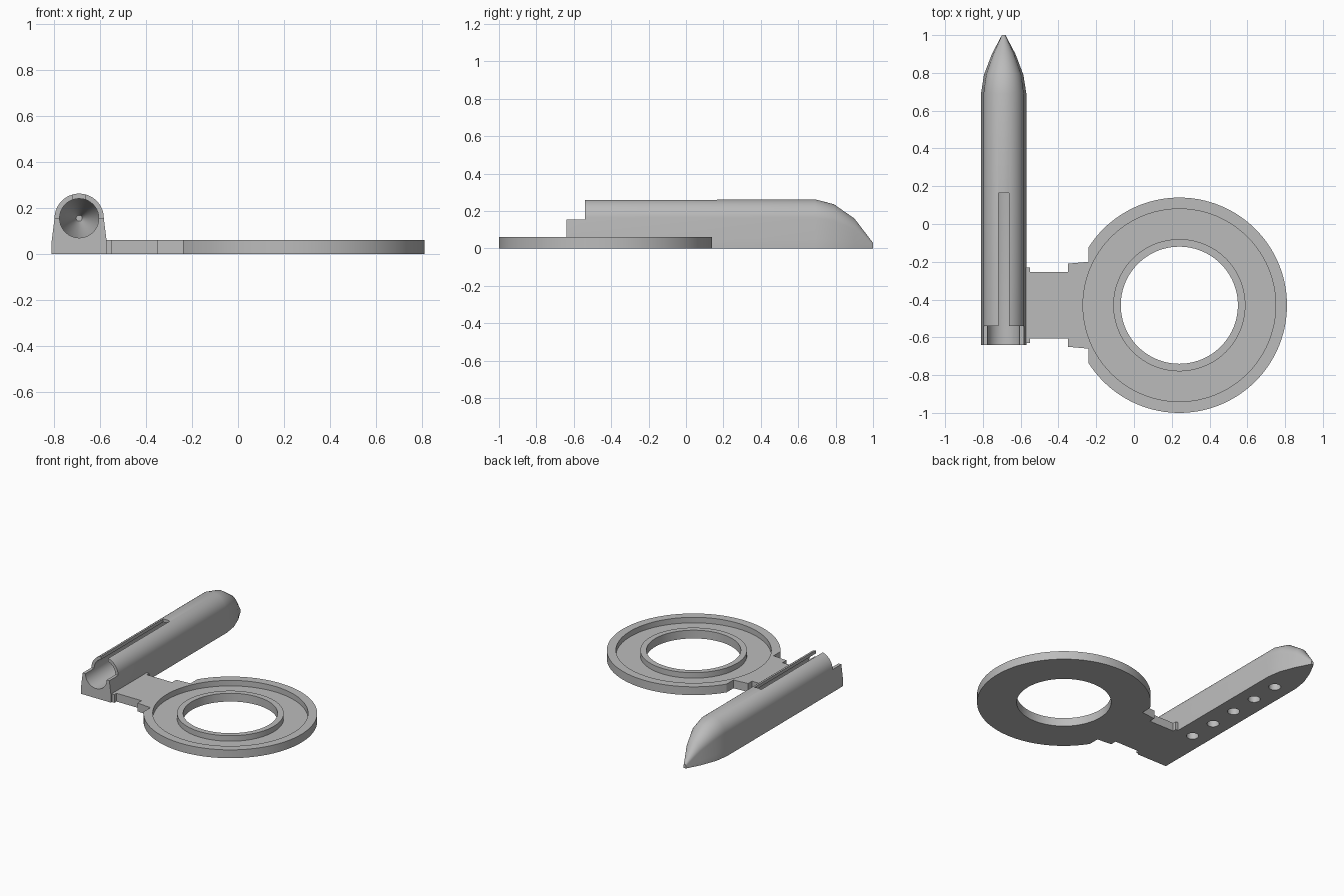
import bpy, bmesh
from math import sin, cos, pi, acos

cube = bpy.data.objects.get("Cube")
if cube:
    bpy.data.objects.remove(cube)

GREY = (0.5, 0.5, 0.5, 1)
grey = bpy.data.materials.new("plain grey")
grey.use_nodes = True
grey.diffuse_color = GREY
grey.node_tree.nodes["Principled BSDF"].inputs["Base Color"].default_value = GREY

TUBE_X, BORE_Z = -0.69, 0.155
RING_X, RING_Y, RING_R = 0.24, -0.43, 0.57
HEIGHT = 0.06


def loft(name, sections, cyclic=False):
    """Skin equal closed sections; cap the ends unless the loft is cyclic."""
    bm = bmesh.new()
    rings = [[bm.verts.new(p) for p in s] for s in sections]
    pairs = list(zip(rings, rings[1:]))
    if cyclic:
        pairs.append((rings[-1], rings[0]))
    else:
        bm.faces.new(rings[0])
        bm.faces.new(rings[-1])
    n = len(rings[0])
    for a, b in pairs:
        for i in range(n):
            j = (i + 1) % n
            bm.faces.new((a[i], a[j], b[j], b[i]))
    bmesh.ops.recalc_face_normals(bm, faces=bm.faces)
    mesh = bpy.data.meshes.new(name)
    bm.to_mesh(mesh)
    bm.free()
    obj = bpy.data.objects.new(name, mesh)
    bpy.context.collection.objects.link(obj)
    mesh.materials.append(grey)
    return obj


def circle(r, n=64):
    return [(r * cos(2 * pi * i / n), r * sin(2 * pi * i / n)) for i in range(n)]


def pillar(name, x, y, r, z0, z1, n=64):
    return loft(name, [[(x + u, y + v, z) for u, v in circle(r, n)] for z in (z0, z1)])


def block(name, x0, x1, y0, y1, z0, z1):
    return loft(name, [[(x0, y0, z), (x1, y0, z), (x1, y1, z), (x0, y1, z)]
                       for z in (z0, z1)])


def cut(obj, cutter):
    cutter.hide_render = True
    mod = obj.modifiers.new("cut", 'BOOLEAN')
    mod.operation, mod.solver, mod.object = 'DIFFERENCE', 'EXACT', cutter
    bpy.context.view_layer.objects.active = obj
    bpy.ops.object.modifier_apply(modifier=mod.name)
    bpy.data.objects.remove(cutter)


def smooth(obj):
    bpy.ops.object.select_all(action='DESELECT')
    obj.select_set(True)
    bpy.context.view_layer.objects.active = obj
    bpy.ops.object.shade_smooth_by_angle(angle=pi / 6)


# Ring plate and stepped neck share one outline
half = acos(-0.48 / RING_R)
arc = [(RING_R * cos(a), RING_R * sin(a))
       for a in (half * (i / 48 - 1) for i in range(97))]
neck = [(-0.48, 0.23), (-0.59, 0.22), (-0.59, 0.175),
        (-0.79, 0.175), (-0.79, 0.20), (-0.82, 0.20)]
outline = arc + neck + [(x, -y) for x, y in reversed(neck)]
plate = loft("ring_plate", [[(RING_X + x, RING_Y + y, z) for x, y in outline]
                            for z in (0, HEIGHT)])

# Central opening and sunken tray between the two rims
cut(plate, pillar("opening_cutter", RING_X, RING_Y, 0.31, -0.1, 0.2, 96))
corners = [(0.35, 0.02), (0.51, 0.02), (0.51, 0.2), (0.35, 0.2)]
cut(plate, loft("tray_cutter", [[(RING_X + r * u, RING_Y + r * v, z) for r, z in corners]
                                for u, v in circle(1, 96)], cyclic=True))
smooth(plate)

# Tube body: arched section with sloped cheeks, tapering to a low pointed nose
arch = [(0.107 * cos(pi * i / 32), BORE_Z + 0.107 * sin(pi * i / 32)) for i in range(33)]
section = [(-0.12, 0), (0.12, 0), (0.12, 0.05)] + arch + [(-0.12, 0.05)]
stations = [(-0.64, 1, 1), (0.69, 1, 1), (0.79, 0.87, 0.9),
            (0.9, 0.52, 0.61), (1.0, 0.08, 0.11)]
tube = loft("tube_body", [[(TUBE_X + x * w, y, z * h) for x, z in section]
                          for y, w, h in stations])

# Bore ending in a cone
bore = [(-0.8, 0.085), (0.25, 0.085), (0.55, 0.013)]
cut(tube, loft("bore_cutter", [[(TUBE_X + u, y, BORE_Z + v) for u, v in circle(r)]
                               for y, r in bore]))

# Open cradle at the front end and long slot along the top
cut(tube, block("cradle_cutter", -0.9, -0.5, -0.8, -0.54, BORE_Z, 0.4))
cut(tube, block("slot_cutter", TUBE_X - 0.028, TUBE_X + 0.028, -0.7, 0.165, 0.18, 0.4))

# Row of round pockets in the underside
for i in range(5):
    cut(tube, pillar("pocket_cutter", TUBE_X, -0.225 + 0.21 * i, 0.04, -0.1, 0.045, 32))
smooth(tube)
